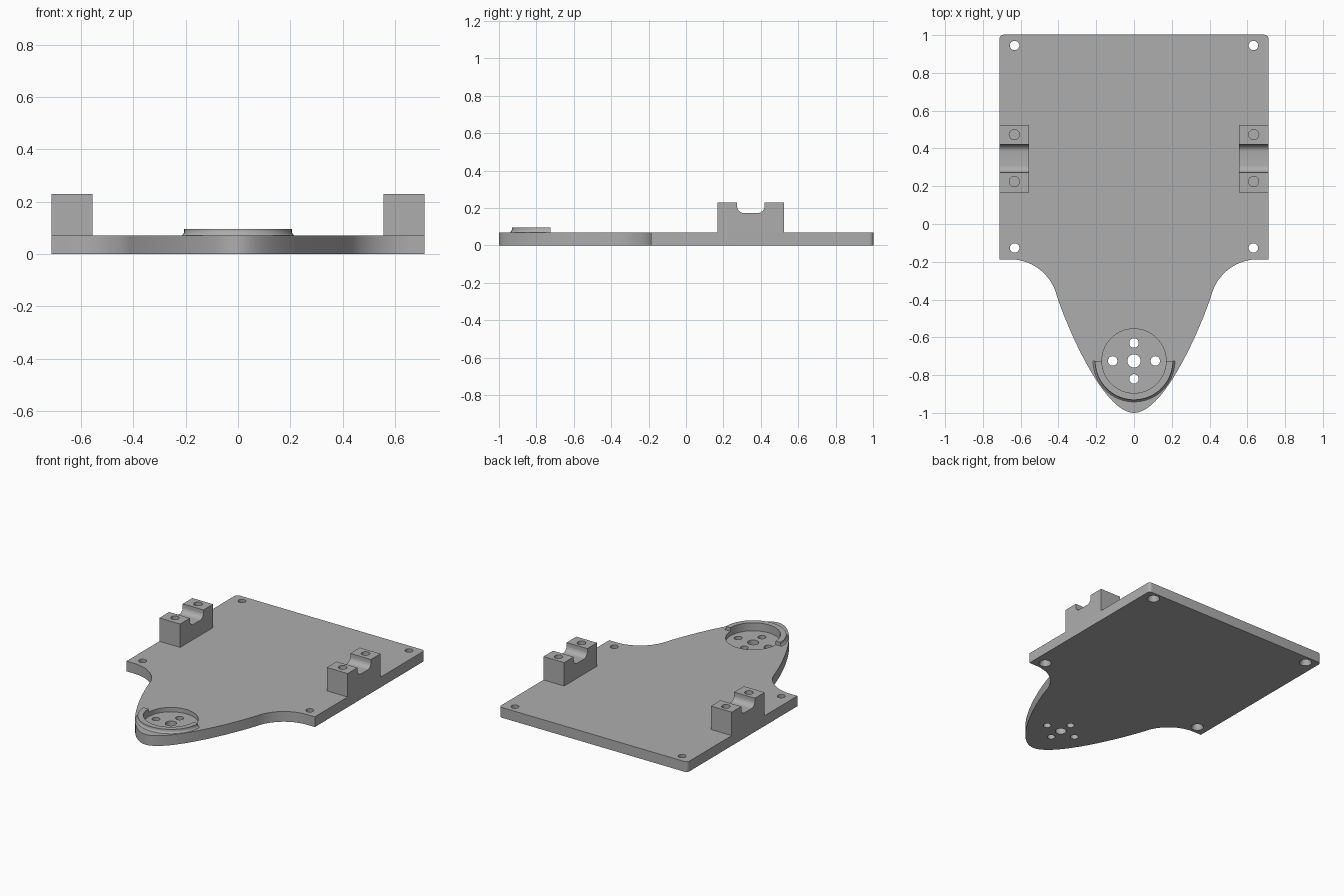
import bpy, bmesh, math
from mathutils import Vector
from mathutils.geometry import interpolate_bezier

if "Cube" in bpy.data.objects:
    bpy.data.objects.remove(bpy.data.objects["Cube"])

grey = bpy.data.materials.new("light grey")
grey.diffuse_color = (0.42, 0.42, 0.42, 1)
grey.use_nodes = True
grey.node_tree.nodes["Principled BSDF"].inputs["Base Color"].default_value = grey.diffuse_color

T = 0.07            # plate thickness
HUB = (0, -0.725)   # hub centre


def arc(cx, cy, r, a0, a1, n):
    angles = [math.radians(a0 + (a1 - a0) * i / n) for i in range(n + 1)]
    return [(cx + r * math.cos(a), cy + r * math.sin(a)) for a in angles]


def new_object(name, bm):
    bmesh.ops.recalc_face_normals(bm, faces=bm.faces)
    mesh = bpy.data.meshes.new(name)
    bm.to_mesh(mesh)
    bm.free()
    mesh.materials.append(grey)
    obj = bpy.data.objects.new(name, mesh)
    bpy.context.collection.objects.link(obj)
    return obj


def prism(name, points, direction):
    """Extrude a closed outline of 3D points."""
    bm = bmesh.new()
    face = bm.faces.new([bm.verts.new(p) for p in points])
    out = bmesh.ops.extrude_face_region(bm, geom=[face])
    verts = [v for v in out["geom"] if isinstance(v, bmesh.types.BMVert)]
    bmesh.ops.translate(bm, verts=verts, vec=direction)
    return new_object(name, bm)


def add_cone(bm, x, y, z0, z1, r0, r1=None, n=32):
    out = bmesh.ops.create_cone(bm, cap_ends=True, segments=n, radius1=r0,
                                radius2=r0 if r1 is None else r1, depth=z1 - z0)
    bmesh.ops.translate(bm, verts=out["verts"], vec=(x, y, (z0 + z1) / 2))


def cut(obj, cones):
    """Subtract round cutters one at a time and bake the result."""
    for c in cones:
        bm = bmesh.new()
        add_cone(bm, *c)
        cutter = new_object("cutter", bm)
        mod = obj.modifiers.new("hole", "BOOLEAN")
        mod.operation, mod.solver, mod.object = "DIFFERENCE", "EXACT", cutter
        bpy.context.view_layer.objects.active = obj
        bpy.ops.object.modifier_apply(modifier=mod.name)
        bpy.data.objects.remove(cutter)


def smooth(obj):
    bpy.ops.object.select_all(action="DESELECT")
    obj.select_set(True)
    bpy.context.view_layer.objects.active = obj
    bpy.ops.object.shade_smooth_by_angle(angle=math.radians(30))


# Base plate: rectangle, concave shoulders and a rounded tapering nose
half = arc(0.69, 0.98, 0.022, 90, 0, 6)
half += [(0.712, -0.187)]
half += arc(0.656, -0.442, 0.255, 90, 166, 18)
nose = interpolate_bezier(Vector((*half[-1], 0)), Vector((0.335, -0.6, 0)),
                          Vector((0.15, -1, 0)), Vector((0, -1, 0)), 30)
half += [(p.x, p.y) for p in nose[1:]]
outline = half + [(-x, y) for x, y in reversed(half[:-1])]
plate = prism("base_plate", [(x, y, 0) for x, y in outline], (0, 0, T))

# Countersunk corner holes, hub recess and hub holes
holes = []
for x in (-0.632, 0.632):
    for y in (-0.127, 0.945):
        holes += [(x, y, -0.05, 0.2, 0.025), (x, y, -0.01, 0.035, 0.044, 0.025)]
holes += [(*HUB, 0.04, 0.2, 0.17, 0.17, 64), (*HUB, -0.05, 0.2, 0.035)]
for dx, dy in ((0.113, 0), (-0.113, 0), (0, 0.095), (0, -0.095)):
    holes.append((HUB[0] + dx, HUB[1] + dy, -0.05, 0.2, 0.025))
cut(plate, holes)
smooth(plate)

# Half-round raised lip with a small flare at its foot
bm = bmesh.new()
profile = [(0.17, T - 0.001), (0.218, T - 0.001), (0.21, 0.075), (0.206, 0.083),
           (0.206, 0.095), (0.17, 0.095)]
start = [bm.verts.new((HUB[0] - r, HUB[1], z)) for r, z in profile]
first = bm.faces.new(start)
out = bmesh.ops.spin(bm, geom=[first] + first.edges[:] + start,
                     cent=(*HUB, 0), axis=(0, 0, 1), angle=math.pi, steps=40)
lip = new_object("hub_lip", bm)
smooth(lip)

# Shaft blocks with a rounded groove across the top and two blind screw holes
groove = arc(0.31, 0.21, 0.037, 180, 270, 8) + arc(0.383, 0.21, 0.037, 270, 360, 8)
section = [(0.168, T), (0.168, 0.23), (0.273, 0.23)] + groove
section += [(0.42, 0.23), (0.523, 0.23), (0.523, T)]
for side, x0 in (("left", -0.712), ("right", 0.555)):
    block = prism(side + "_shaft_block", [(x0, y, z) for y, z in section], (0.157, 0, 0))
    cx = x0 + 0.0785
    cut(block, [(cx, 0.225, 0.1, 0.3, 0.027), (cx, 0.473, 0.1, 0.3, 0.027)])
    smooth(block)
